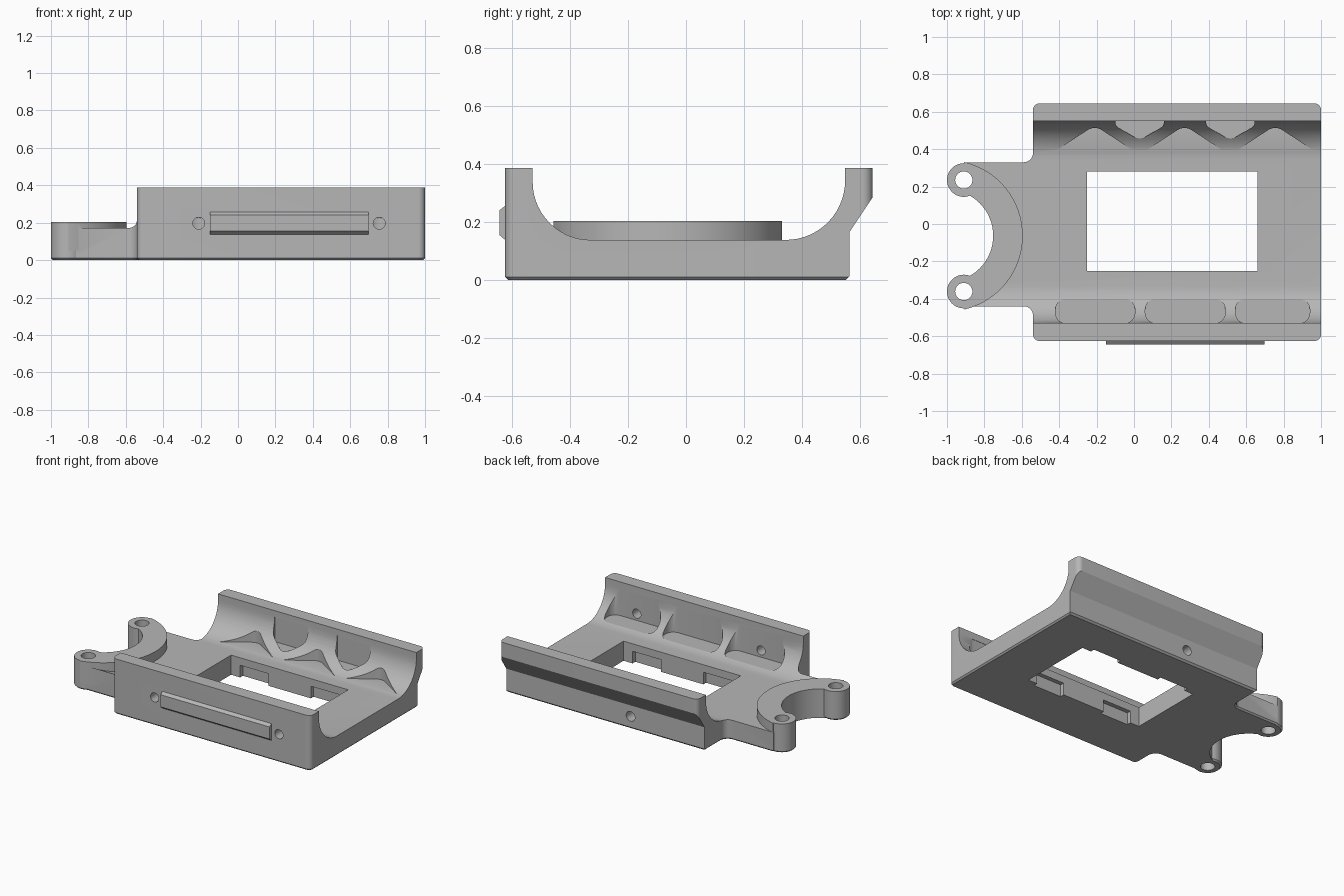
import bpy, bmesh, math
from mathutils import Vector

cube = bpy.data.objects.get("Cube")
if cube:
    bpy.data.objects.remove(cube, do_unlink=True)

grey = bpy.data.materials.new("plain grey")
grey.use_nodes = True
GREY = (0.47, 0.47, 0.47, 1)
grey.diffuse_color = GREY
grey.node_tree.nodes["Principled BSDF"].inputs["Base Color"].default_value = GREY


def rounded(corners, steps=10):
    """Outline whose corners (a, b, tangent length) become circular arcs."""
    out = []
    for i, c in enumerate(corners):
        p = Vector(c[:2])
        if len(c) < 3:
            out.append(p)
            continue
        u = (Vector(corners[i - 1][:2]) - p).normalized()
        v = (Vector(corners[(i + 1) % len(corners)][:2]) - p).normalized()
        w = math.sin(u.angle(v) / 2)
        for k in range(steps + 1):
            t = k / steps
            a, m, b = (1 - t) ** 2, 2 * w * t * (1 - t), t * t
            out.append(((p + u * c[2]) * a + p * m + (p + v * c[2]) * b) / (a + m + b))
    return out


def circle(x, y, r, n=40):
    return [(x + r * math.cos(math.tau * i / n), y + r * math.sin(math.tau * i / n)) for i in range(n)]


def prism(name, outline, axis, lo, hi, chamfer=0):
    """Extrude an outline along an axis, optionally chamfering the low rim."""
    place = {"X": lambda a, b, t: (t, a, b),
             "Y": lambda a, b, t: (a, t, b),
             "Z": lambda a, b, t: (a, b, t)}[axis]
    bm = bmesh.new()
    rings = [[bm.verts.new(place(a, b, t)) for a, b in outline] for t in (lo, hi)]
    base = bm.faces.new(rings[0])
    bm.faces.new(rings[1])
    n = len(outline)
    for i in range(n):
        j = (i + 1) % n
        bm.faces.new((rings[0][i], rings[0][j], rings[1][j], rings[1][i]))
    bmesh.ops.recalc_face_normals(bm, faces=bm.faces)
    if chamfer:
        bmesh.ops.bevel(bm, geom=list(base.edges), offset=chamfer, segments=1, affect="EDGES")
    mesh = bpy.data.meshes.new(name)
    bm.to_mesh(mesh)
    bm.free()
    mesh.materials.append(grey)
    obj = bpy.data.objects.new(name, mesh)
    bpy.context.collection.objects.link(obj)
    return obj


def combine(target, tool, operation="DIFFERENCE"):
    """Apply a boolean and discard the tool."""
    mod = target.modifiers.new("boolean", "BOOLEAN")
    mod.operation, mod.object, mod.solver = operation, tool, "EXACT"
    bpy.context.view_layer.update()
    graph = bpy.context.evaluated_depsgraph_get()
    mesh = bpy.data.meshes.new_from_object(target.evaluated_get(graph))
    target.modifiers.clear()
    target.data = mesh
    bpy.data.objects.remove(tool, do_unlink=True)


def cut(outline, axis, lo, hi):
    combine(body, prism("cutter", outline, axis, lo, hi))


def box(x0, x1, y0, y1):
    return [(x0, y0), (x1, y0), (x1, y1), (x0, y1)]


# Cradle cross-section swept along the length, trimmed to the plan outline
section = rounded([(-.7, -.05), (.503, -.05), (.565, .012), (.565, .165), (.66, .3075),
                   (.66, .387), (.55, .387), (.55, .138, .205), (-.53, .138, .2),
                   (-.53, .387), (-.7, .387)], 14)
plan = rounded([(1, -.625, .035), (1, .645, .035), (-.54, .645, .035), (-.54, .33, .05),
                (-.91, .33), (-.91, -.44), (-.54, -.44, .05), (-.54, -.625, .035)])
body = prism("cradle_body", section, "X", -1.1, 1.1)
combine(body, prism("plan", plan, "Z", 0, .5, .01), "INTERSECT")

# Raised crescent with its concave cove
CX, CY = -1.0, -.063
arc = [(CX + r * math.cos(a * s), CY + r * math.sin(a * s))
       for r, a, s in [(.405, 1.34, k / 20) for k in range(-20, 21)] + [(.2, 1.1, 1), (.2, 1.1, -1)]]
combine(body, prism("crescent", arc, "Z", .05, .203), "UNION")
cut(circle(CX, CY, .247, 64), "Z", -.1, .5)

# Screw bosses at both crescent tips
for y in (.235, -.361):
    combine(body, prism("boss", circle(-.91, y, .09), "Z", 0, .203, .01), "UNION")
for y in (.235, -.361):
    cut(circle(-.91, y, .046), "Z", -.1, .5)

# Floor opening with clip notches along its lower edges
cut(box(-.25, .66, -.25, .28), "Z", -.1, .5)
for x in (-.18, .37):
    cut(box(x, x + .22, -.28, .31), "Z", -.1, .085)

# Front wall pockets
for x0, x1 in ((-.42, .005), (.06, .488), (.542, .94)):
    pocket = rounded([p + (.058,) for p in box(x0, x1, -.532, -.4)], 6)
    cut(pocket, "Z", .15, .338)

# Back wall peaked pockets, and deeper inverted ones between them
for x in (-.21, .27, .755):
    cut(rounded([(x - .24, .37), (x + .24, .37), (x, .527, .045)], 6), "Z", .144, .34)
for x in (.03, .515):
    cut(rounded([(x - .13, .553), (x - .13, .525, .02), (x, .448, .035),
                 (x + .13, .525, .02), (x + .13, .553)], 6), "Z", .168, .342)

# Cross holes in the front wall and blind hole in the back
for x in (-.21, .755):
    cut(circle(x, .197, .032, 28), "Y", -.7, -.45)
cut(circle(.035, .088, .034, 28), "Y", .44, .6)

# Raised bar on the front face
bar = prism("front_bar", [(-.61, .138), (-.625, .138), (-.645, .155), (-.645, .24),
                          (-.625, .256), (-.61, .256)], "X", -.15, .697)

for obj in (body, bar):
    bpy.ops.object.select_all(action="DESELECT")
    obj.select_set(True)
    bpy.context.view_layer.objects.active = obj
    bpy.ops.object.shade_smooth_by_angle(angle=math.radians(30))
